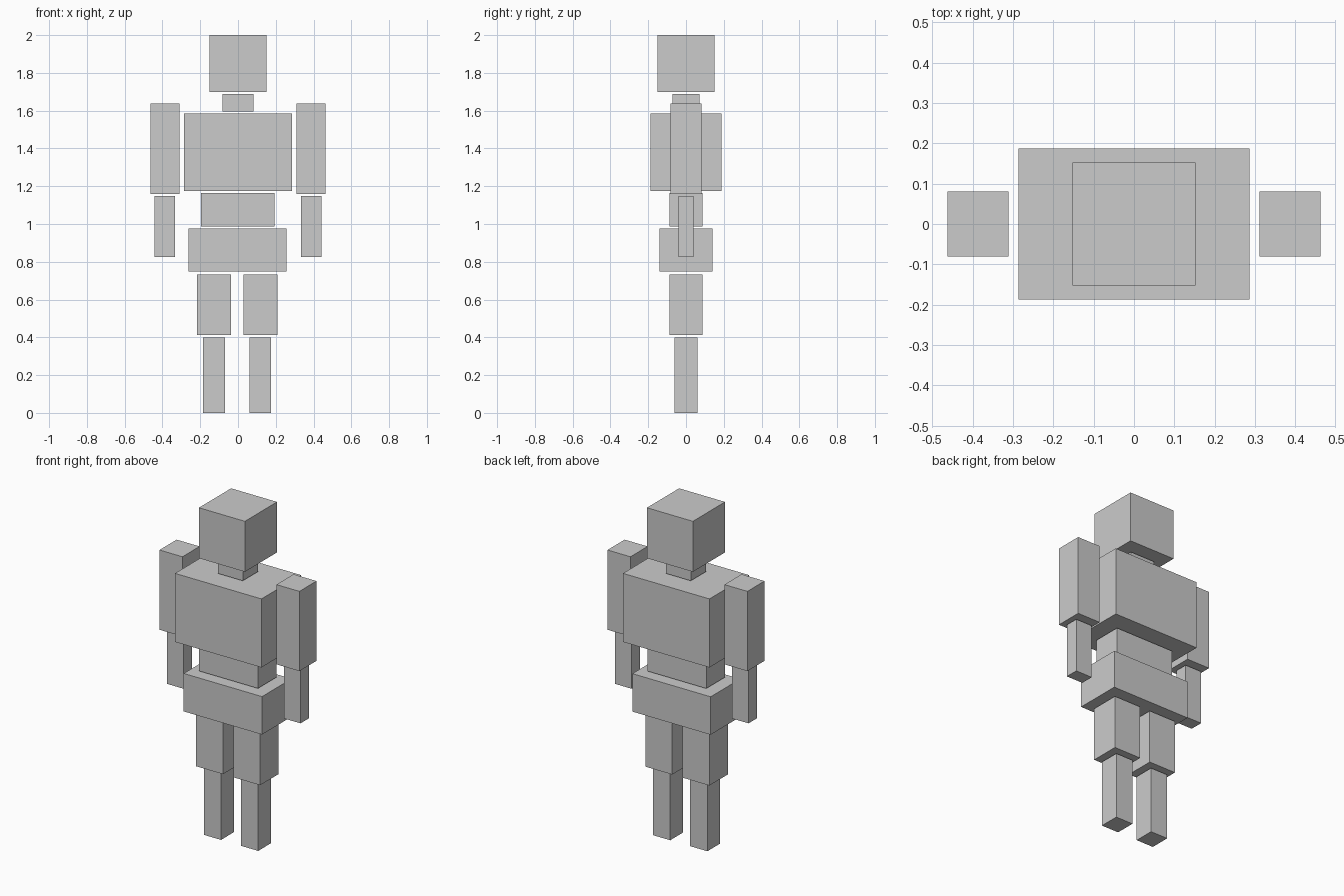
import bpy

if "Cube" in bpy.data.objects:
    bpy.data.objects.remove(bpy.data.objects["Cube"])


def box(name, cx, width, depth, z0, z1):
    """Plain block centred on y = 0, given its x centre and z range."""
    bpy.ops.mesh.primitive_cube_add(size=1, location=(cx, 0, (z0 + z1) / 2))
    ob = bpy.context.object
    ob.name = name
    ob.scale = (width, depth, z1 - z0)
    bpy.ops.object.transform_apply(location=False, rotation=False, scale=True)
    return ob


# Head and torso stack
box("head", 0, 0.304, 0.304, 1.698, 2.0)
box("neck", 0, 0.164, 0.144, 1.595, 1.689)
box("chest", 0, 0.572, 0.374, 1.175, 1.585)
box("waist", -0.001, 0.389, 0.175, 0.987, 1.165)
box("hips", -0.002, 0.518, 0.28, 0.748, 0.975)

# Paired limbs: arms and legs (legs sit slightly off centre)
for side, s in (("left", -1), ("right", 1)):
    box(side + "_upper_arm", s * 0.387, 0.152, 0.162, 1.16, 1.637)
    box(side + "_forearm", s * 0.387, 0.109, 0.079, 0.826, 1.149)
    box(side + "_thigh", s * 0.123 - 0.004, 0.178, 0.175, 0.412, 0.732)
    box(side + "_shin", s * 0.123 - 0.004, 0.114, 0.121, 0.0, 0.398)
